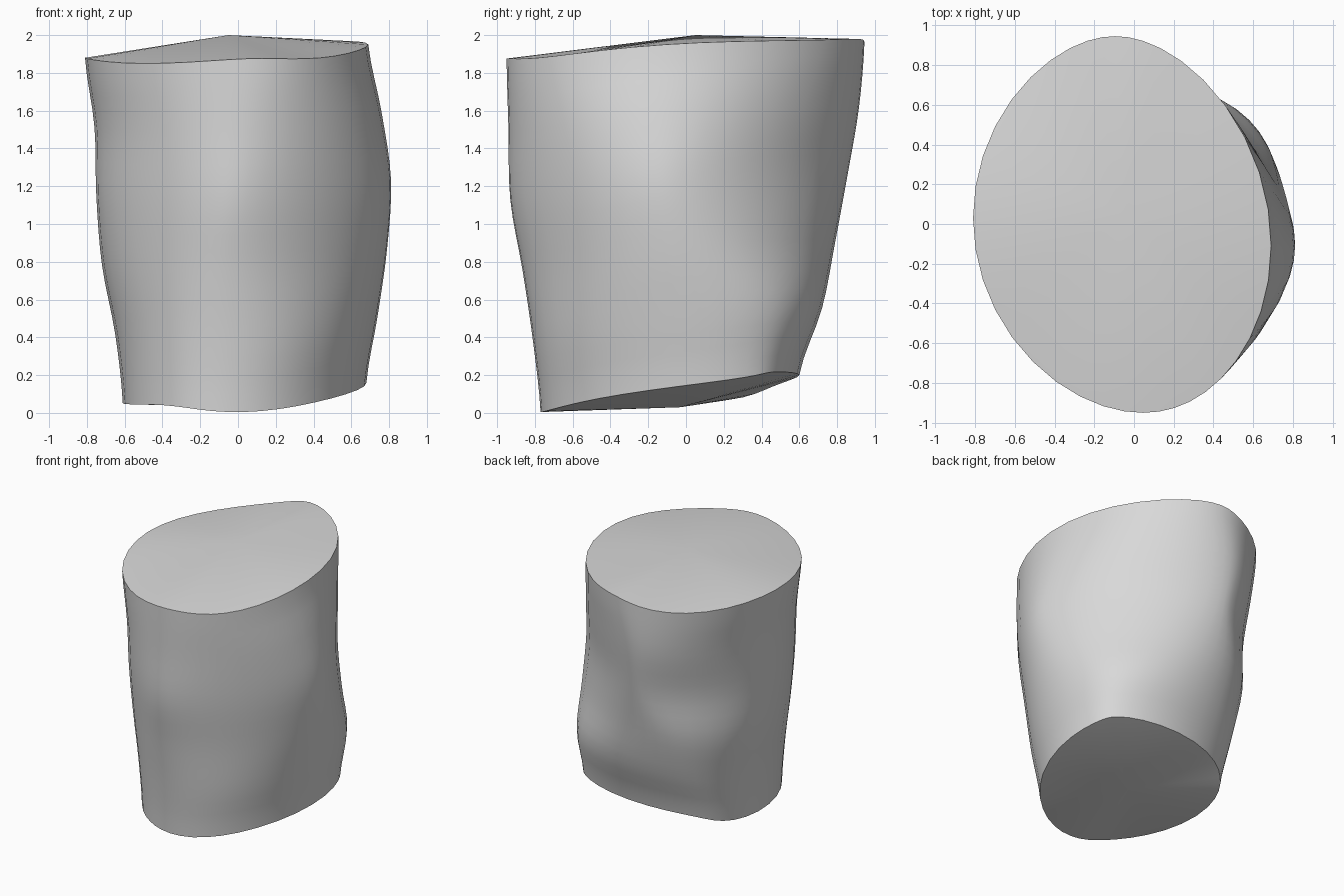
import bpy, bmesh, math

if "Cube" in bpy.data.objects:
    bpy.data.objects.remove(bpy.data.objects["Cube"])

SEGMENTS, STEPS = 40, 4

# Outline reach in eight directions: E, NE, N, NW, W, SW, S, SE; bottom to top
REACH = [
    (.68, .725, .60, .617, .61, .72, .77, .685),
    (.74, .78, .72, .71, .65, .745, .81, .745),
    (.79, .735, .79, .785, .72, .78, .865, .79),
    (.81, .71, .855, .795, .75, .81, .93, .835),
    (.76, .735, .915, .855, .76, .825, .94, .855),
    (.69, .76, .945, .89, .81, .85, .95, .86),
]
# Rim heights in the same eight directions
LOW_RIM = (.16, .215, .20, .12, .05, .04, .005, .055)
HIGH_RIM = (1.95, 1.975, 1.965, 1.885, 1.88, 1.85, 1.875, 1.88)


def wave(samples, a):
    """Smooth periodic curve through eight samples: value and slope."""
    value, slope = sum(samples) / 8, 0.0
    for n in range(1, 5):
        k = 8 if n == 4 else 4
        c = sum(s * math.cos(n * i * math.pi / 4) for i, s in enumerate(samples)) / k
        d = sum(s * math.sin(n * i * math.pi / 4) for i, s in enumerate(samples)) / k
        value += c * math.cos(n * a) + d * math.sin(n * a)
        slope += n * (d * math.cos(n * a) - c * math.sin(n * a))
    return value, slope


def blend(rows, t):
    """Smooth blend between the rows, t from 0 to 1."""
    last = len(rows) - 1
    i = min(int(t * last), last - 1)
    u = t * last - i
    p0, p1, p2, p3 = (rows[min(max(i + j, 0), last)] for j in (-1, 0, 1, 2))
    return [b + .5 * u * (c - a + u * (2*a - 5*b + 4*c - d + u * (3*(b - c) + d - a)))
            for a, b, c, d in zip(p0, p1, p2, p3)]


# Body wall: stacked outlines between two uneven rims
bm = bmesh.new()
rings = []
count = STEPS * (len(REACH) - 1)
for r in range(count + 1):
    t = r / count
    reach, ring = blend(REACH, t), []
    for s in range(SEGMENTS):
        a = 2 * math.pi * s / SEGMENTS
        h, dh = wave(reach, a)
        low, high = wave(LOW_RIM, a)[0], wave(HIGH_RIM, a)[0]
        ring.append(bm.verts.new((h * math.cos(a) - dh * math.sin(a),
                                  h * math.sin(a) + dh * math.cos(a),
                                  max(0, low + (high - low) * t))))
    rings.append(ring)
for lower, upper in zip(rings, rings[1:]):
    for s in range(SEGMENTS):
        n = (s + 1) % SEGMENTS
        bm.faces.new((lower[s], lower[n], upper[n], upper[s]))

# End caps: fans meeting at a middle point
for ring, middle in ((rings[0], (.03, -.03, .03)), (rings[-1], (-.05, .05, 2.0))):
    tip = bm.verts.new(middle)
    for s in range(SEGMENTS):
        bm.faces.new((ring[s], ring[(s + 1) % SEGMENTS], tip))
bmesh.ops.recalc_face_normals(bm, faces=bm.faces)

mesh = bpy.data.meshes.new("body")
bm.to_mesh(mesh)
bm.free()
body = bpy.data.objects.new("body", mesh)
bpy.context.collection.objects.link(body)

grey = bpy.data.materials.new("light grey")
grey.diffuse_color = (.69, .69, .69, 1)
grey.use_nodes = True
grey.node_tree.nodes["Principled BSDF"].inputs["Base Color"].default_value = grey.diffuse_color
mesh.materials.append(grey)

bpy.context.view_layer.objects.active = body
body.select_set(True)
bpy.ops.object.shade_smooth_by_angle(angle=math.radians(40))
